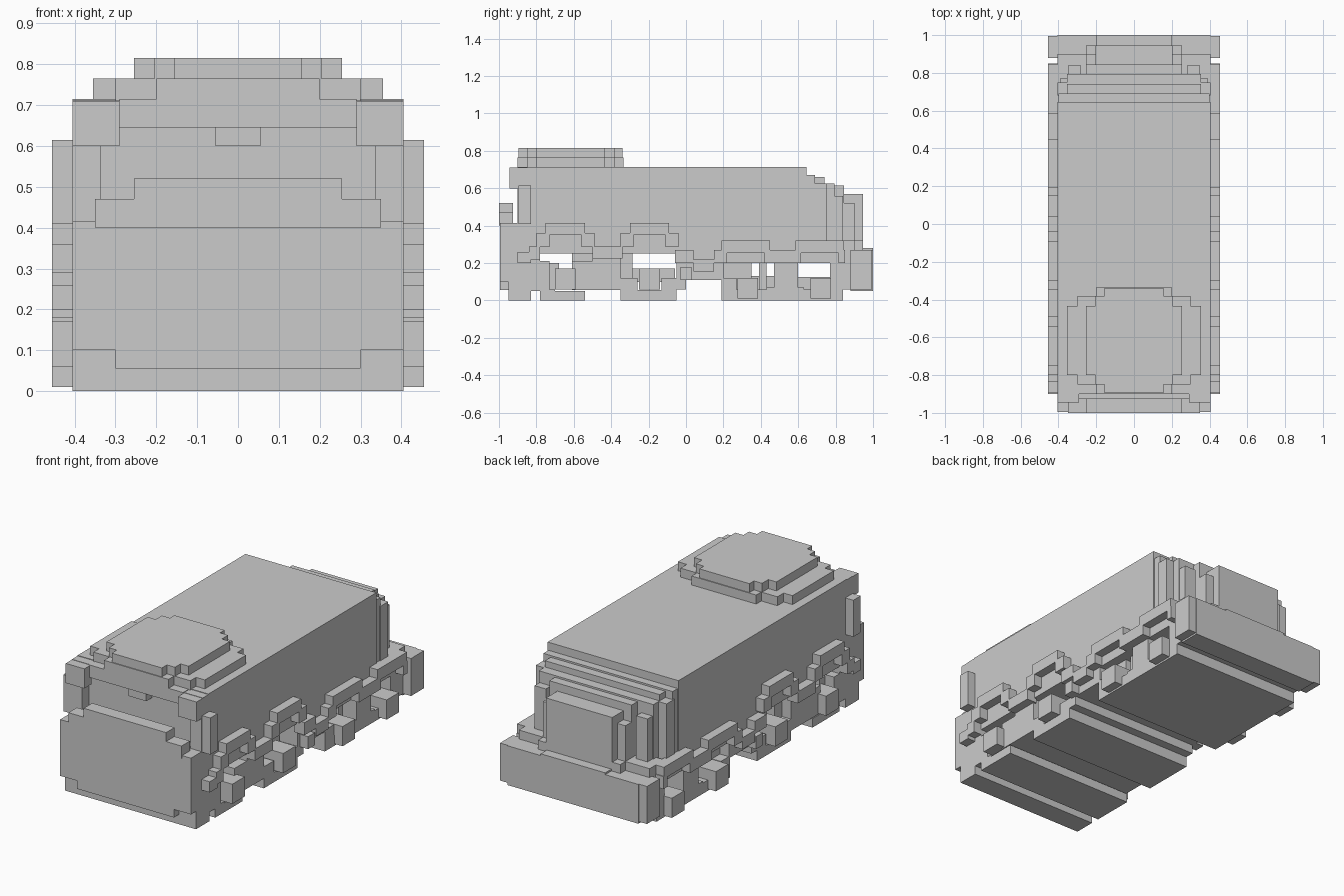
import bpy, bmesh


def part(name, boxes, mirror=False):
    """One object from boxes (x0, x1, y0, y1, z0, z1); mirror copies across x = 0."""
    bm = bmesh.new()
    for x0, x1, y0, y1, z0, z1 in boxes:
        spans = [(x0, x1), (-x1, -x0)] if mirror else [(x0, x1)]
        for a, b in spans:
            vs = bmesh.ops.create_cube(bm, size=1)["verts"]
            for v in vs:
                v.co = (b if v.co.x > 0 else a,
                        y1 if v.co.y > 0 else y0,
                        z1 if v.co.z > 0 else z0)
    me = bpy.data.meshes.new(name)
    bm.to_mesh(me)
    bm.free()
    ob = bpy.data.objects.new(name, me)
    bpy.context.collection.objects.link(ob)
    return ob


def wide(name, rows):
    """Centred boxes given as (half width, y0, y1, z0, z1)."""
    return part(name, [(-w, w, *r) for w, *r in rows])


# Main cabin with stepped rear roof edge
wide("body", [
    (0.405, -0.84, 0.645, 0.25, 0.715),
    (0.40, 0.64, 0.69, 0.25, 0.67),
    (0.355, 0.68, 0.74, 0.25, 0.66),
    (0.405, 0.68, 0.75, 0.25, 0.625),
])

# Windscreen surround: brow, centre notch and corner posts
wide("windscreen_brow", [
    (0.405, -0.89, -0.83, 0.645, 0.712),
    (0.29, -0.90, -0.83, 0.645, 0.715),
    (0.055, -0.89, -0.83, 0.60, 0.65),
])
part("windscreen_post", [
    (0.335, 0.405, -0.90, -0.83, 0.41, 0.66),
    (0.29, 0.405, -0.945, -0.88, 0.60, 0.71),
], mirror=True)
part("side_mirror", [(0.40, 0.455, -0.895, -0.83, 0.41, 0.615)], mirror=True)

# Nose panel with stepped top and foot
wide("front_panel", [
    (0.405, -0.995, -0.83, 0.10, 0.415),
    (0.30, -0.995, -0.83, 0.055, 0.12),
    (0.405, -0.95, -0.83, 0.0, 0.12),
    (0.35, -1.0, -0.925, 0.40, 0.47),
    (0.255, -1.0, -0.925, 0.46, 0.52),
])

# Two-tier rounded roof pod
wide("roof_pod", [
    (0.20, -0.90, -0.335, 0.71, 0.765),
    (0.30, -0.85, -0.38, 0.71, 0.765),
    (0.355, -0.80, -0.435, 0.71, 0.765),
    (0.155, -0.895, -0.34, 0.76, 0.815),
    (0.205, -0.85, -0.38, 0.76, 0.815),
    (0.255, -0.80, -0.435, 0.76, 0.815),
])

# Rear frame, engine box and bumper
wide("rear_frame", [
    (0.355, 0.74, 0.795, 0.25, 0.625),
    (0.255, 0.79, 0.845, 0.25, 0.615),
])
part("rear_side_strip", [(0.28, 0.35, 0.79, 0.84, 0.32, 0.56)], mirror=True)
wide("engine_box", [
    (0.205, 0.84, 0.945, 0.25, 0.57),
    (0.255, 0.84, 0.90, 0.25, 0.52),
    (0.255, 0.84, 0.945, 0.25, 0.32),
])
wide("rear_bumper", [
    (0.405, 0.77, 0.90, 0.06, 0.32),
    (0.455, 0.88, 0.995, 0.06, 0.27),
    (0.405, 0.88, 1.0, 0.05, 0.27),
    (0.20, 0.94, 1.0, 0.20, 0.28),
])

# Underbody cross members, leaving the see-through axle gaps
wide("chassis", [
    (0.405, -0.84, -0.78, 0.05, 0.25),
    (0.405, -0.79, -0.73, 0.05, 0.21),
    (0.35, -0.74, -0.68, 0.06, 0.20),
    (0.30, -0.70, -0.59, 0.06, 0.17),
    (0.405, -0.61, -0.35, 0.055, 0.21),
    (0.405, -0.50, -0.35, 0.20, 0.26),
    (0.35, -0.61, -0.50, 0.20, 0.26),
    (0.35, -0.35, -0.285, 0.05, 0.28),
    (0.30, -0.29, -0.06, 0.10, 0.17),
    (0.405, -0.05, 0.00, 0.06, 0.26),
    (0.405, 0.00, 0.20, 0.11, 0.26),
    (0.405, 0.19, 0.80, 0.20, 0.27),
    (0.35, 0.20, 0.35, 0.05, 0.22),
    (0.35, 0.39, 0.43, 0.05, 0.22),
    (0.30, 0.34, 0.48, 0.06, 0.13),
    (0.405, 0.47, 0.60, 0.05, 0.22),
    (0.30, 0.60, 0.78, 0.06, 0.125),
])

# Blocky wheel treads and hubs
wide("wheel_treads", [
    (0.405, -0.78, -0.70, 0.0, 0.06),
    (0.405, -0.70, -0.54, 0.0, 0.05),
    (0.405, -0.35, -0.26, 0.0, 0.12),
    (0.405, -0.27, -0.12, 0.0, 0.055),
    (0.405, -0.13, -0.05, 0.0, 0.12),
    (0.405, 0.19, 0.27, 0.0, 0.12),
    (0.405, 0.26, 0.44, 0.0, 0.06),
    (0.405, 0.43, 0.63, 0.0, 0.07),
    (0.405, 0.62, 0.78, 0.0, 0.06),
    (0.405, 0.77, 0.84, 0.0, 0.12),
])
part("wheel_hub", [
    (0.33, 0.455, y - 0.055, y + 0.055, z, z + 0.11)
    for y, z in ((-0.645, 0.06), (-0.195, 0.06), (0.33, 0.01), (0.72, 0.01))
], mirror=True)

# Stepped arches over the front wheels
arches = []
for y in (-0.645, -0.195):
    arches += [
        (0.39, 0.455, y - 0.105, y + 0.105, 0.35, 0.415),
        (0.39, 0.455, y - 0.155, y - 0.085, 0.285, 0.36),
        (0.39, 0.455, y + 0.085, y + 0.155, 0.285, 0.36),
    ]
part("front_wheel_arch", arches, mirror=True)

# Low arches over the rear wheels
arches = []
for y in (0.32, 0.715):
    arches += [
        (0.39, 0.455, y - 0.13, y + 0.13, 0.255, 0.32),
        (0.39, 0.455, y - 0.17, y - 0.10, 0.20, 0.27),
        (0.39, 0.455, y + 0.10, y + 0.135, 0.20, 0.27),
    ]
part("rear_wheel_arch", arches, mirror=True)

# Side skirt fragments between the wheels
part("side_skirt", [
    (0.39, 0.455, -0.90, -0.83, 0.20, 0.26),
    (0.39, 0.455, -0.84, -0.78, 0.22, 0.29),
    (0.39, 0.455, -0.50, -0.34, 0.225, 0.29),
    (0.39, 0.455, -0.06, 0.04, 0.20, 0.27),
    (0.39, 0.455, 0.04, 0.15, 0.155, 0.22),
    (0.39, 0.455, -0.03, 0.03, 0.11, 0.18),
    (0.39, 0.455, 0.45, 0.56, 0.20, 0.27),
], mirror=True)
